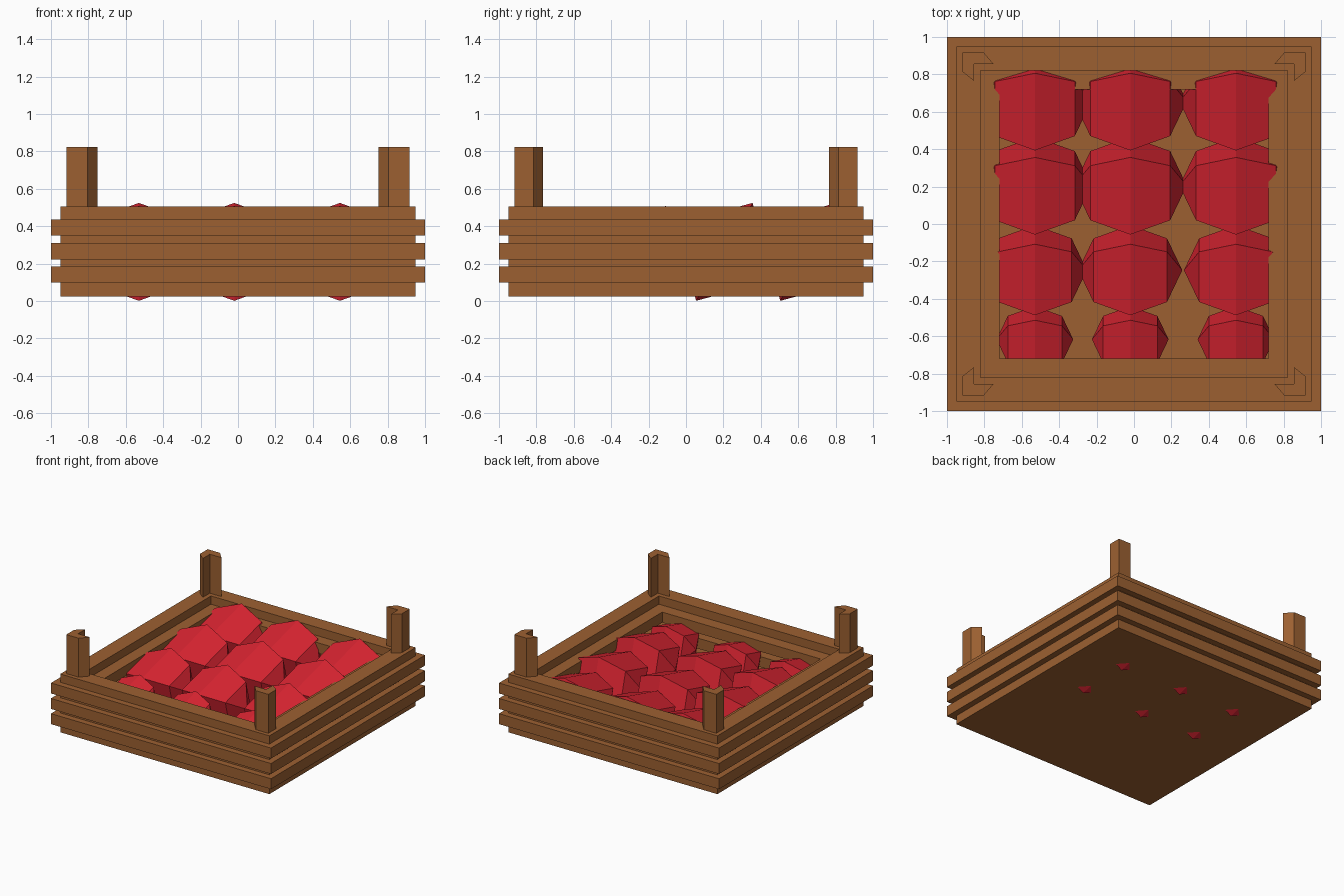
import bpy
import bmesh
from math import radians
from mathutils import Matrix

cube = bpy.data.objects.get("Cube")
if cube:
    bpy.data.objects.remove(cube, do_unlink=True)


def make_material(name, colour):
    mat = bpy.data.materials.new(name)
    mat.use_nodes = True
    mat.diffuse_color = colour
    mat.node_tree.nodes["Principled BSDF"].inputs["Base Color"].default_value = colour
    return mat


wood = make_material("brown wood", (0.335, 0.118, 0.031, 1))
red = make_material("apple red", (0.70, 0.018, 0.031, 1))


def add_object(name, bm, mat):
    bmesh.ops.recalc_face_normals(bm, faces=bm.faces)
    mesh = bpy.data.meshes.new(name)
    bm.to_mesh(mesh)
    bm.free()
    mesh.materials.append(mat)
    obj = bpy.data.objects.new(name, mesh)
    bpy.context.collection.objects.link(obj)
    return obj


def square(bm, half, z):
    return [bm.verts.new((x * half, y * half, z))
            for x, y in ((-1, -1), (1, -1), (1, 1), (-1, 1))]


def square_ring(name, outer, inner, z0, z1):
    """Square frame with a square opening."""
    bm = bmesh.new()
    loops = [square(bm, outer, z0), square(bm, outer, z1),
             square(bm, inner, z1), square(bm, inner, z0)]
    for a, b in zip(loops, loops[1:] + loops[:1]):
        for i in range(4):
            j = (i + 1) % 4
            bm.faces.new((a[i], a[j], b[j], b[i]))
    return add_object(name, bm, wood)


def prism(name, outline, z0, z1):
    """Upright extrusion of a flat outline."""
    bm = bmesh.new()
    face = bm.faces.new([bm.verts.new((x, y, z0)) for x, y in outline])
    top = bmesh.ops.extrude_face_region(bm, geom=[face])["geom"]
    verts = [v for v in top if isinstance(v, bmesh.types.BMVert)]
    bmesh.ops.translate(bm, vec=(0, 0, z1 - z0), verts=verts)
    if not any(f.normal.z < 0 and len(f.verts) == len(outline) for f in bm.faces):
        bm.normal_update()
    return add_object(name, bm, wood)


# Crate floor and walls
h = 0.95
prism("crate_floor", [(-h, -h), (h, -h), (h, h), (-h, h)], 0.025, 0.06)
square_ring("crate_walls", h, 0.82, 0.06, 0.504)

# Three slat bands that stand proud on both sides of the walls
for i, z in enumerate((0.098, 0.223, 0.35)):
    square_ring(f"slat_band_{i + 1}", 1.0, 0.72, z, z + 0.086)

# Corner posts with an L section and slanted ends
post = [(0.918, 0.918), (0.805, 0.918), (0.75, 0.855),
        (0.855, 0.855), (0.855, 0.765), (0.918, 0.815)]
for sx, side in ((1, "left"), (-1, "right")):
    for sy, end in ((-1, "front"), (1, "back")):
        prism(f"{end}_{side}_post", [(sx * x, sy * y) for x, y in post], 0.1, 0.824)

# Faceted apples, all tipped the same way, smaller towards the front
tilt = Matrix.Rotation(radians(60), 4, "X") @ Matrix.Rotation(radians(90), 4, "Y")
rows = ((0.655, 0.302), (0.205, 0.302), (-0.247, 0.278), (-0.617, 0.205))
for r, (y, radius) in enumerate(rows):
    for c, x in enumerate((-0.53, -0.02, 0.545)):
        bm = bmesh.new()
        bmesh.ops.create_uvsphere(bm, u_segments=4, v_segments=4, radius=radius, matrix=tilt)
        apple = add_object(f"apple_{r + 1}_{c + 1}", bm, red)
        apple.location = (x, y, 0.267 if r > 1 else 0.2625)
